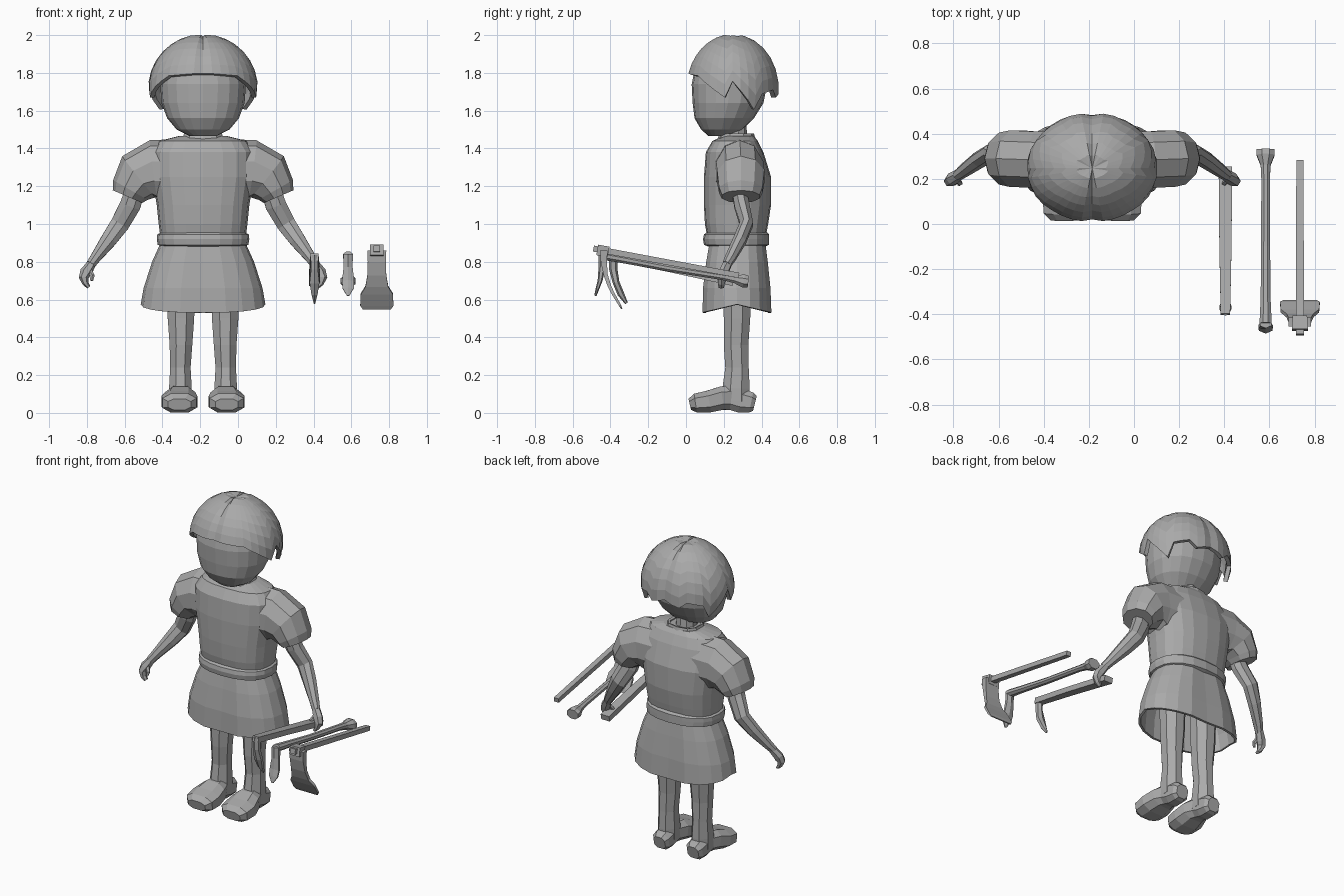
import bpy, bmesh, math
from mathutils import Vector

CX = -0.185  # centre line of the figure
mat = bpy.data.materials.new("plain_grey")
mat.diffuse_color = (0.4, 0.4, 0.4, 1)


def mesh_from_rings(name, rings, caps=True, thick=0):
    bm = bmesh.new()
    vs = [[bm.verts.new(p) for p in r] for r in rings]
    n = len(rings[0])
    for a, b in zip(vs, vs[1:]):
        for i in range(n):
            j = (i + 1) % n
            bm.faces.new((a[i], a[j], b[j], b[i]))
    if caps:
        bm.faces.new(vs[0])
        bm.faces.new(vs[-1])
    bmesh.ops.remove_doubles(bm, verts=bm.verts, dist=0.0005)
    bmesh.ops.recalc_face_normals(bm, faces=bm.faces)
    me = bpy.data.meshes.new(name)
    bm.to_mesh(me)
    bm.free()
    me.materials.append(mat)
    ob = bpy.data.objects.new(name, me)
    bpy.context.collection.objects.link(ob)
    if thick:
        m = ob.modifiers.new("thickness", "SOLIDIFY")
        m.thickness = thick
        m.offset = -1
    return ob


def sp(v, e):
    return math.copysign(abs(v) ** e, v)


def unit_ring(n, e, turn):
    pts = [(sp(math.cos(turn + 2 * math.pi * i / n), e),
            sp(math.sin(turn + 2 * math.pi * i / n), e)) for i in range(n)]
    mu = max(abs(p[0]) for p in pts)
    mv = max(abs(p[1]) for p in pts)
    return [(u / mu, v / mv) for u, v in pts]


def body(name, rows, n=20, e=1.0, hem=0, crease=0, **kw):
    """Stacked rings; rows hold z, half width, front y, back y."""
    rings = []
    for k, (z, hw, yf, yb) in enumerate(rows):
        ring = []
        for u, v in unit_ring(n, e, math.pi / 2):
            drop = hem * abs(v) if k == len(rows) - 1 else 0
            c = 1 - crease if abs(u) < 0.01 else 1
            ring.append((CX + u * hw, (yf + yb) / 2 + v * c * (yb - yf) / 2, z - drop))
        rings.append(ring)
    return mesh_from_rings(name, rings, **kw)


def tube(name, pts, n=8, e=1.0, ref=(1, 0, 0), mirror=0, **kw):
    """Path x, y, z, half size along ref, half size across; mirror sets the side."""
    P = [Vector(p[:3]) for p in pts]
    rings = []
    for i, p in enumerate(pts):
        t = (P[min(i + 1, len(P) - 1)] - P[max(i - 1, 0)]).normalized()
        a = Vector(ref)
        a = (a - t * a.dot(t)).normalized()
        b = t.cross(a)
        ring = [P[i] + a * u * p[3] + b * v * p[4] for u, v in unit_ring(n, e, math.pi / n)]
        if mirror:
            ring = [Vector((CX + mirror * q.x, q.y, q.z)) for q in ring]
        rings.append(ring)
    return mesh_from_rings(name, rings, **kw)


# head and neck
body("head", [(1.465, .07, .12, .22), (1.5, .14, .08, .30), (1.56, .19, .045, .36),
              (1.64, .22, .035, .41), (1.74, .227, .03, .43), (1.84, .21, .05, .42),
              (1.92, .13, .12, .36)], n=20, e=.9)
body("neck", [(1.38, .07, .19, .33), (1.52, .055, .19, .32)], n=10)

# hair cap with jagged rim and centre parting
RIM = [(0, 1.80), (40, 1.785), (60, 1.73), (80, 1.67), (90, 1.755), (120, 1.605),
       (130, 1.69), (150, 1.71), (160, 1.67), (180, 1.70)]


def rim(a):
    for (a0, z0), (a1, z1) in zip(RIM, RIM[1:]):
        if a <= a1:
            return z0 + (z1 - z0) * (a - a0) / (a1 - a0)


rings = []
for k in range(8):
    ring = []
    for i in range(36):
        deg = i * 10
        th = math.radians(deg)
        ph = math.acos((rim(min(deg, 360 - deg)) - 1.72) / .285) * k / 7
        g = .955 if deg in (0, 180) or k == 0 else 1
        ring.append((CX + .29 * g * math.sin(ph) * math.sin(th),
                     .247 - .247 * g * math.sin(ph) * math.cos(th),
                     1.72 + .285 * g * math.cos(ph)))
    rings.append(ring)
mesh_from_rings("hair", rings, caps=False, thick=.025)

# tunic, collar, belt and skirt
body("tunic", [(1.465, .13, .2, .36), (1.44, .23, .14, .38), (1.38, .27, .105, .41),
               (1.25, .27, .095, .45), (1.1, .245, .095, .45), (1.0, .235, .10, .435),
               (.92, .225, .115, .42)], n=20, e=.8)
body("collar", [(1.40, .125, .14, .38), (1.48, .10, .18, .36)], n=10, e=.8,
     caps=False, thick=.015)
body("belt", [(.88, .215, .12, .42), (.89, .24, .095, .44), (.92, .245, .09, .44),
              (.945, .242, .095, .44), (.96, .215, .115, .425)], n=20, e=.85)
body("skirt", [(.91, .22, .12, .425), (.8, .27, .10, .44), (.66, .315, .082, .455),
               (.575, .33, .08, .46)], n=20, e=.85, hem=.045, crease=.06,
     caps=False, thick=.015)

# paired limbs, written for the right side relative to the centre line
for side, s in (("right", 1), ("left", -1)):
    tube(side + "_sleeve", [(.12, .28, 1.28, .13, .17), (.26, .285, 1.28, .125, .165),
                            (.34, .29, 1.25, .125, .14), (.385, .29, 1.18, .115, .105),
                            (.40, .29, 1.145, .10, .085)],
         n=10, ref=(0, 1, 0), mirror=s)
    tube(side + "_arm", [(.34, .27, 1.24, .035, .05), (.385, .295, 1.1, .04, .055),
                         (.44, .32, 1.0, .035, .05), (.50, .285, .915, .034, .042),
                         (.57, .235, .82, .028, .028), (.595, .215, .785, .022, .025)],
         n=8, ref=(0, 1, 0), mirror=s)
    tube(side + "_hand", [(.59, .22, .79, .022, .024), (.62, .20, .745, .024, .032),
                          (.632, .19, .715, .022, .026), (.622, .187, .685, .018, .016),
                          (.605, .187, .665, .014, .01)],
         n=6, ref=(0, 1, 0), mirror=s)
    tube(side + "_thumb", [(.605, .20, .76, .012, .014), (.585, .18, .725, .011, .012),
                           (.59, .175, .70, .008, .008)], n=5, ref=(0, 1, 0), mirror=s)
    tube(side + "_leg", [(.117, .27, .68, .075, .075), (.117, .27, .5, .07, .07),
                         (.117, .265, .36, .06, .065), (.12, .27, .24, .054, .062),
                         (.12, .265, .13, .06, .072), (.12, .265, .06, .06, .07)],
         n=8, mirror=s)
    tube(side + "_foot", [(.125, .02, .045, .06, .03), (.125, .05, .052, .09, .05),
                          (.125, .12, .06, .095, .058), (.12, .19, .078, .08, .062),
                          (.12, .24, .08, .06, .065), (.12, .29, .065, .058, .064),
                          (.12, .345, .055, .055, .054), (.12, .365, .05, .04, .04)],
         n=8, e=.75, mirror=s)

# first tool: flat handle held in the right hand with a curved pick
tube("pick_handle", [(.405, .25, .69, .03, .018), (.405, -.1, .765, .027, .017),
                     (.405, -.40, .825, .021, .018)], n=4)
tube("pick_blade", [(.405, -.385, .835, .02, .022), (.405, -.385, .76, .018, .022),
                    (.405, -.37, .69, .026, .018), (.405, -.345, .63, .016, .018),
                    (.405, -.315, .58, .004, .008)], n=6)

# second tool: round handle with knob and hanging hook
tube("hook_handle", [(.583, .33, .695, .04, .03), (.583, .305, .698, .04, .035),
                     (.583, .26, .708, .022, .022), (.583, .20, .72, .019, .018),
                     (.583, -.1, .768, .02, .018), (.583, -.33, .812, .022, .02),
                     (.583, -.44, .832, .027, .022)], n=8)
tube("hook_blade", [(.583, -.44, .84, .025, .022), (.583, -.445, .77, .024, .018),
                    (.583, -.455, .70, .032, .013), (.583, -.468, .66, .03, .01),
                    (.583, -.48, .62, .006, .006)], n=6)

# third tool: square handle with a broad hoe blade
tube("hoe_handle", [(.735, .28, .728, .016, .014), (.735, -.49, .87, .018, .016)], n=4)
tube("hoe_socket", [(.735, -.41, .852, .032, .028), (.735, -.47, .863, .036, .028)], n=4)
tube("hoe_blade", [(.735, -.435, .86, .05, .02), (.735, -.435, .80, .048, .016),
                   (.735, -.425, .73, .05, .011), (.735, -.405, .67, .06, .009),
                   (.735, -.385, .63, .085, .008), (.735, -.35, .57, .088, .006),
                   (.735, -.34, .55, .075, .003)], n=4)
